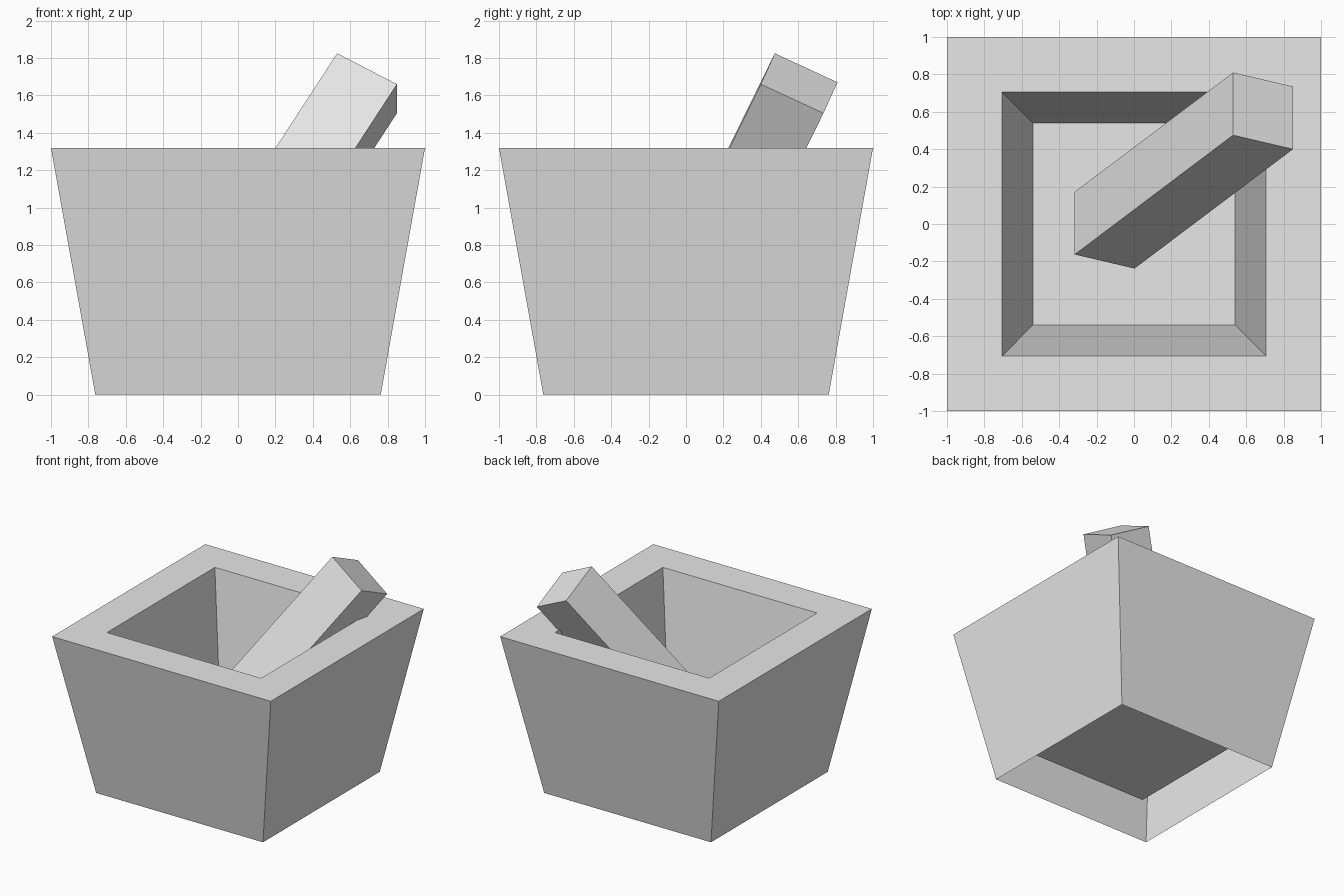
import bpy
import bmesh
from mathutils import Matrix, Vector

if "Cube" in bpy.data.objects:
    bpy.data.objects.remove(bpy.data.objects["Cube"], do_unlink=True)

# One plain stone colour
stone = bpy.data.materials.new("stone_grey")
stone.use_nodes = True
grey = (0.8, 0.8, 0.8, 1.0)
stone.diffuse_color = grey
stone.node_tree.nodes["Principled BSDF"].inputs["Base Color"].default_value = grey


def make_object(name, bm):
    mesh = bpy.data.meshes.new(name)
    bm.to_mesh(mesh)
    bm.free()
    mesh.materials.append(stone)
    obj = bpy.data.objects.new(name, mesh)
    bpy.context.collection.objects.link(obj)
    return obj


# Square bowl: one shell with an open underside, (half width, height) per ring
profile = [(0.763, 0.0), (1.0, 1.32), (0.705, 1.32), (0.54, 0.2)]
corners = [(-1, -1), (1, -1), (1, 1), (-1, 1)]
bm = bmesh.new()
rings = [[bm.verts.new((sx * h, sy * h, z)) for sx, sy in corners]
         for h, z in profile]
for low, high in zip(rings, rings[1:]):
    for i in range(4):
        j = (i + 1) % 4
        bm.faces.new((low[i], low[j], high[j], high[i]))
bm.faces.new(rings[-1])  # cavity floor
make_object("mortar_bowl", bm)

# Leaning pestle: a square bar spanned by two end edges and its long axis
end_corner = Vector((0.53, 0.475, 1.825))
side_a = Vector((0.0, 0.335, -0.155))
side_b = Vector((0.32, -0.075, -0.165))
axis = Vector((-0.847, -0.638, -1.30))
centre = end_corner + (side_a + side_b + axis) / 2
frame = Matrix((side_a, side_b, axis)).transposed().to_4x4()
bm = bmesh.new()
bmesh.ops.create_cube(bm, size=1.0, matrix=Matrix.Translation(centre) @ frame)
bmesh.ops.recalc_face_normals(bm, faces=bm.faces)
make_object("pestle", bm)
